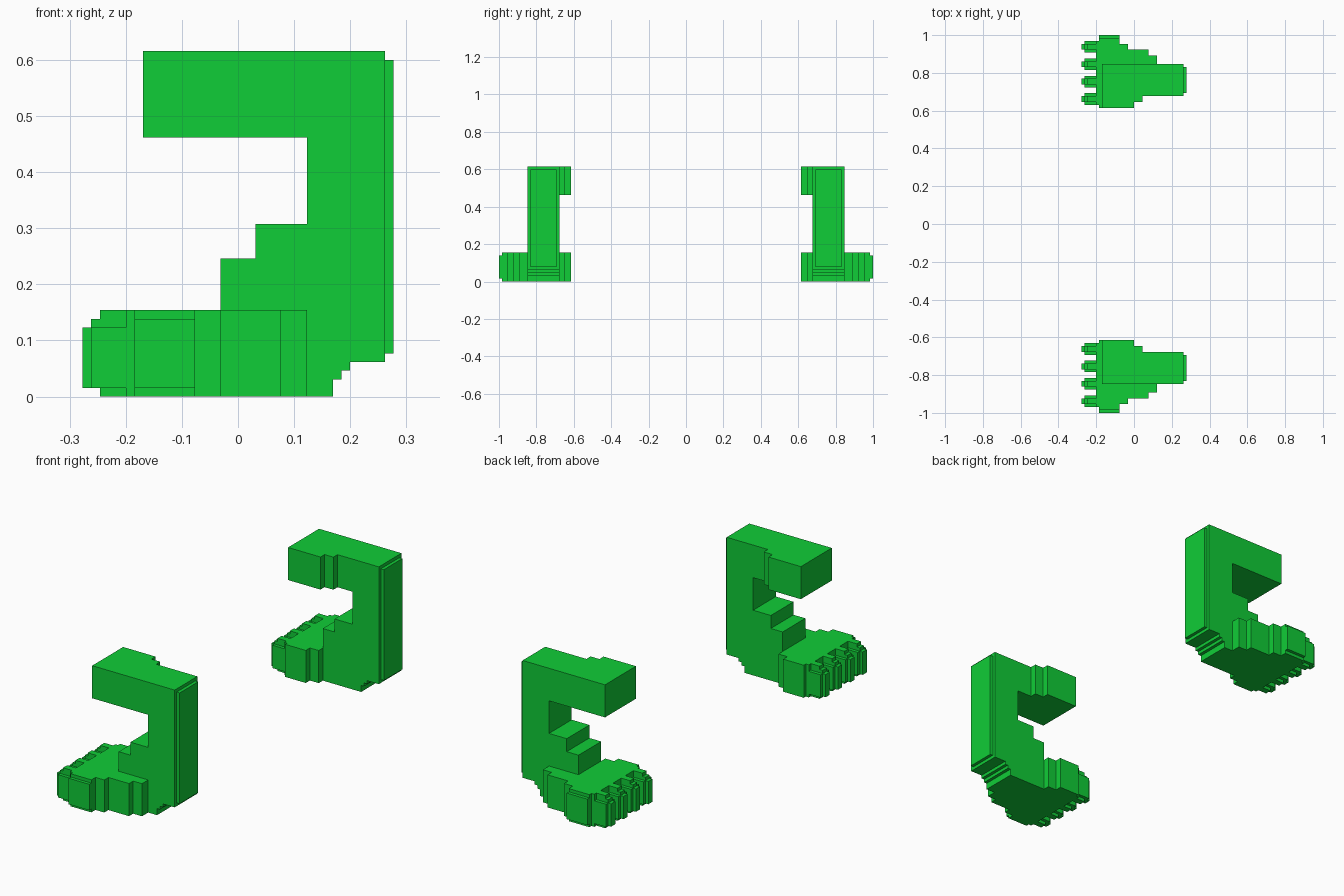
import bpy, bmesh

if "Cube" in bpy.data.objects:
    bpy.data.objects.remove(bpy.data.objects["Cube"])

U = 2 / 130  # one block step; all sizes below are in whole steps

green = bpy.data.materials.new("bright green")
green.diffuse_color = (0.005, 0.61, 0.038, 1)
green.use_nodes = True
green.node_tree.nodes["Principled BSDF"].inputs["Base Color"].default_value = green.diffuse_color


def prism(name, pts, lo, hi, axis):
    """Extrude a 2D outline: axis 'y' takes (x, z) points, axis 'z' takes (x, y)."""
    bm = bmesh.new()
    if axis == 'y':
        base = [(x, lo, z) for x, z in pts]
        move = (0, (hi - lo) * U, 0)
    else:
        base = [(x, y, lo) for x, y in pts]
        move = (0, 0, (hi - lo) * U)
    face = bm.faces.new([bm.verts.new([c * U for c in p]) for p in base])
    ext = bmesh.ops.extrude_face_region(bm, geom=[face])
    verts = [g for g in ext["geom"] if isinstance(g, bmesh.types.BMVert)]
    bmesh.ops.translate(bm, verts=verts, vec=move)
    bmesh.ops.recalc_face_normals(bm, faces=bm.faces)
    me = bpy.data.meshes.new(name)
    bm.to_mesh(me)
    bm.free()
    me.materials.append(green)
    ob = bpy.data.objects.new(name, me)
    bpy.context.collection.objects.link(ob)
    ob.modifiers.new("other side", 'MIRROR').use_axis = (False, True, False)
    return ob


def box(name, x0, x1, y0, y1, z0, z1):
    return prism(name, [(x0, y0), (x1, y0), (x1, y1), (x0, y1)], z0, z1, 'z')


# Leg side profile: stepped instep, overhanging top, stepped heel
prism("leg", [(8, 0), (11, 0), (11, 2), (12, 2), (12, 3), (13, 3), (13, 4), (17, 4),
              (17, 40), (-11, 40), (-11, 30), (8, 30), (8, 20), (2, 20), (2, 16),
              (-2, 16), (-2, 10), (8, 10)], -55, -44, 'y')
box("calf_plate", 17, 18, -54, -45, 5, 39)

# Stepped inner flange of the top block
prism("top_flange", [(-11, -44), (3, -44), (3, -42), (0, -42), (0, -40), (-11, -40)], 30, 40, 'z')

# Foot outline from above, stepped on both sides
prism("foot", [(-13, -63), (-12, -63), (-12, -64), (-5, -64), (-5, -62), (-2, -62),
               (-2, -60), (5, -60), (5, -58), (8, -58), (8, -44), (-2, -44), (-2, -42),
               (-5, -42), (-5, -40), (-12, -40), (-12, -41), (-13, -41)], 0, 10, 'z')
box("foot_side_plate", -12, -5, -65, -64, 1, 9)

# Four toes, each a low wide block with a narrow ridge and a stepped tip
for i in range(4):
    y = -43 - 6 * i
    n = i + 1
    box(f"toe_{n}", -17, -13, y - 2, y + 2, 1, 8)
    box(f"toe_tip_{n}", -18, -17, y - 1, y + 1, 1, 8)
    box(f"toe_sole_{n}", -16, -13, y - 1, y + 1, 0, 1)
    box(f"toe_ridge_{n}", -17, -13, y - 1, y + 1, 8, 9)
    box(f"toe_ridge_top_{n}", -16, -13, y - 1, y + 1, 9, 10)
